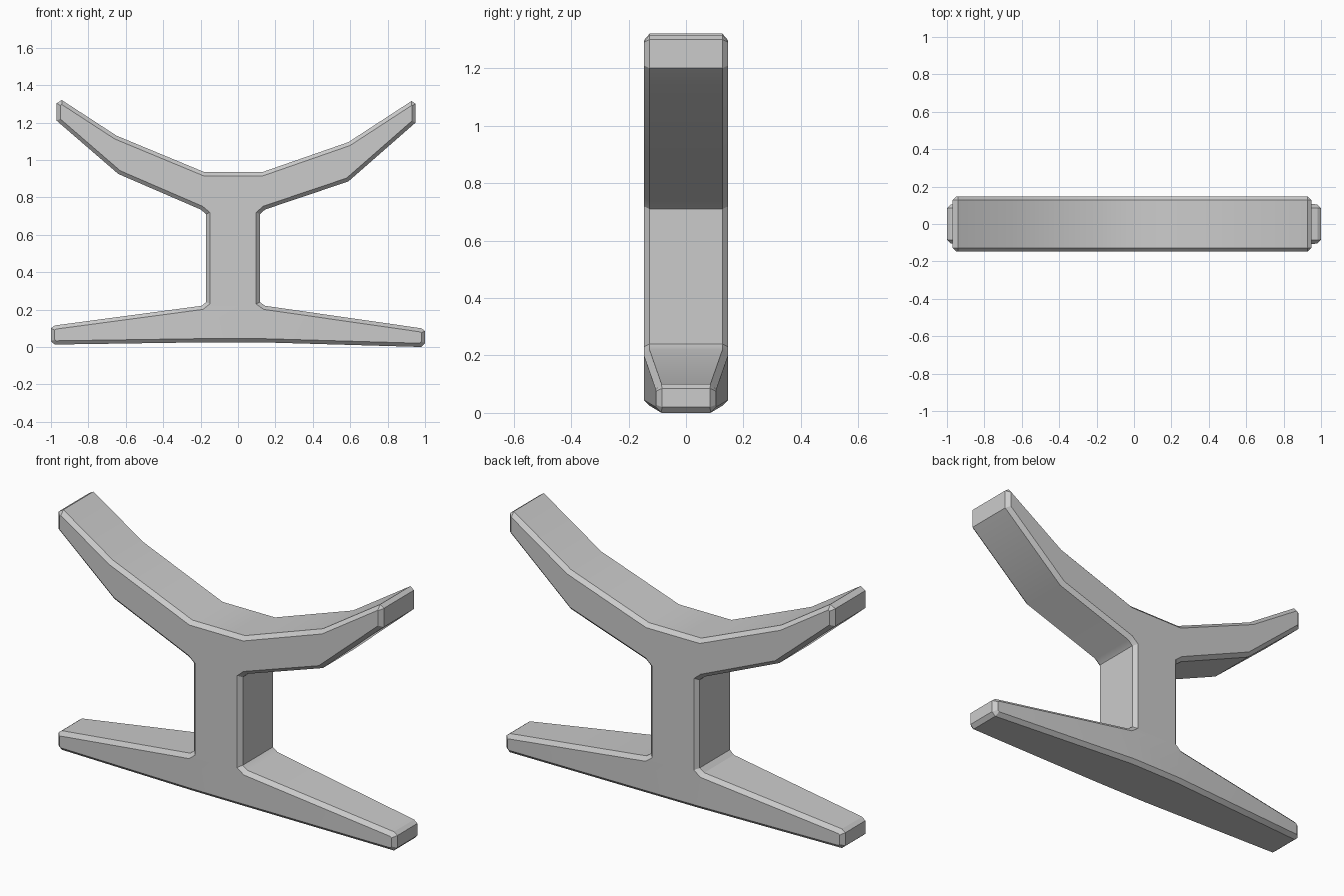
import bpy, bmesh
from mathutils import Vector

if "Cube" in bpy.data.objects:
    bpy.data.objects.remove(bpy.data.objects["Cube"])

HALF = 0.147    # half depth
BEV = 0.02      # edge chamfer

# Front outline, counter-clockwise (x, z)
outline = [
    (-1, .03), (-.98, .013), (-.17, .025), (.117, .025), (.98, 0),           # underside
    (1, .02), (1, .085), (.98, .1), (.145, .22), (.117, .24),                # right foot
    (.117, .71), (.145, .735), (.59, .885), (.95, 1.2), (.95, 1.3),          # right arm
    (.928, 1.315), (.59, 1.095), (.13, .935), (-.18, .935), (-.65, 1.13),    # cradle top
    (-.942, 1.32), (-.97, 1.303), (-.97, 1.21), (-.64, .925), (-.2, .735),   # left arm
    (-.17, .71), (-.17, .24), (-.195, .22), (-.98, .115), (-1, .1),          # left foot
]
# Front/back face patches as outline indices
patches = [
    [3, 4, 5, 6, 7, 8], [27, 28, 29, 0, 1, 2], [2, 3, 8, 9, 26, 27],
    [9, 10, 25, 26], [10, 11, 17, 18, 24, 25],
    [11, 12, 16, 17], [12, 13, 14, 15, 16],
    [18, 19, 23, 24], [19, 20, 21, 22, 23],
]


def inset(points, d):
    """Mitred inward offset of a closed outline."""
    pts = [Vector(p) for p in points]
    result = []
    for i, p in enumerate(pts):
        a = (p - pts[i - 1]).normalized()
        b = (pts[(i + 1) % len(pts)] - p).normalized()
        na, nb = Vector((-a.y, a.x)), Vector((-b.y, b.x))
        result.append(p + (na + nb) * d / (1 + na.dot(nb)))
    return result


def depth(x, z):
    """Feet taper towards their tips."""
    if z > 0.23:
        return HALF
    return HALF - 0.042 * max(0, (abs(x) - 0.15) / 0.83)


bm = bmesh.new()
inner = inset(outline, BEV)


def ring(points, side, drop):
    return [bm.verts.new((x, side * (depth(x, z) - drop), z)) for x, z in points]


rings = [ring(inner, -1, 0), ring(outline, -1, BEV), ring(outline, 1, BEV), ring(inner, 1, 0)]
n = len(outline)
# Chamfers and outer walls
for r, s in zip(rings, rings[1:]):
    for i in range(n):
        j = (i + 1) % n
        bm.faces.new((r[i], r[j], s[j], s[i]))
# Front and back faces
for p in patches:
    bm.faces.new([rings[0][i] for i in p])
    bm.faces.new([rings[3][i] for i in reversed(p)])
bmesh.ops.recalc_face_normals(bm, faces=bm.faces[:])

mesh = bpy.data.meshes.new("cradle_stand")
bm.to_mesh(mesh)
bm.free()
stand = bpy.data.objects.new("cradle_stand", mesh)
bpy.context.collection.objects.link(stand)
bpy.context.view_layer.objects.active = stand
stand.select_set(True)
bpy.ops.object.shade_smooth_by_angle(angle=0.5)
